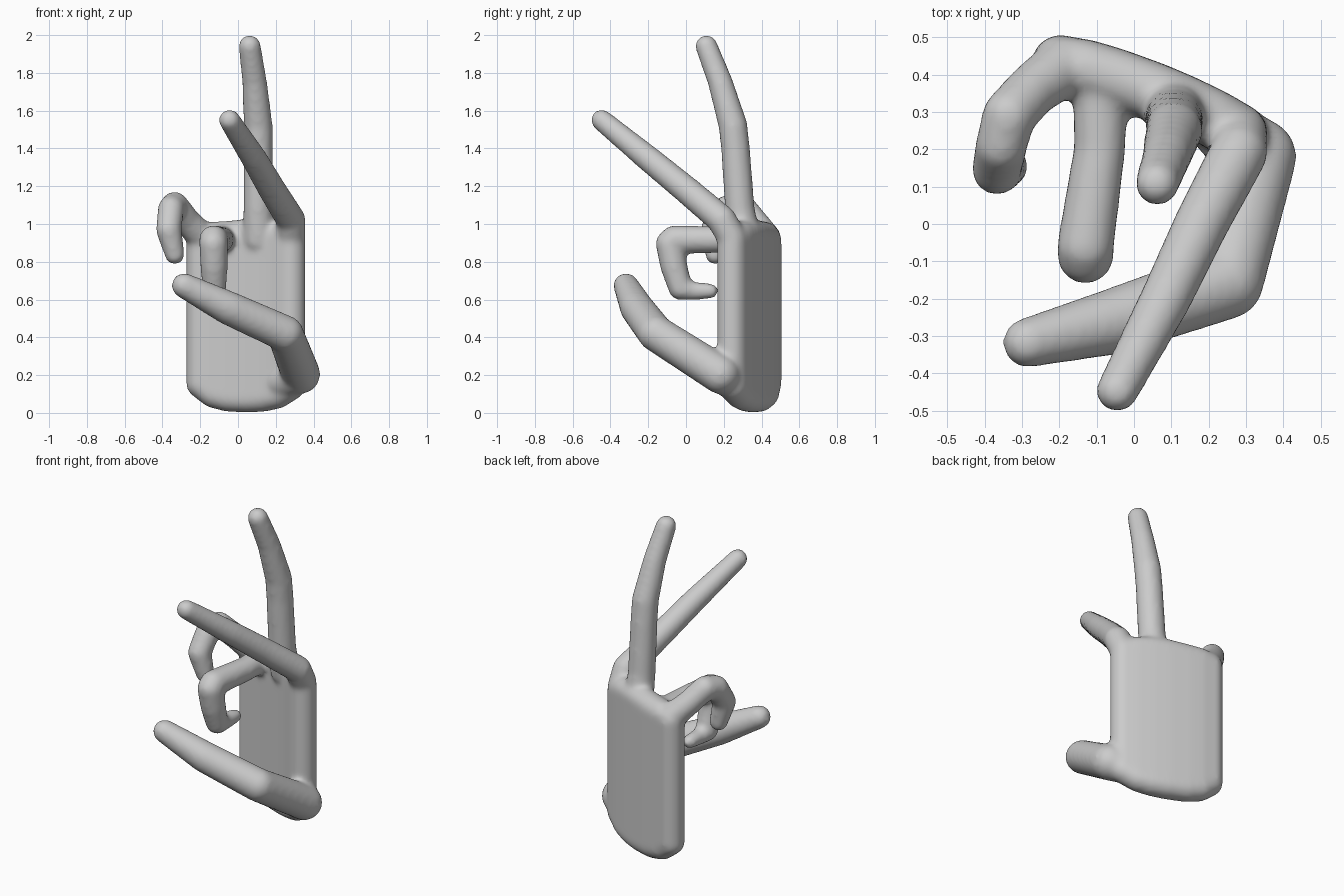
import bpy, bmesh
from mathutils import Vector

bm = bmesh.new()

# Directions of a small ball, used to build every rounded hull
ball = bmesh.new()
bmesh.ops.create_icosphere(ball, subdivisions=3, radius=1)
DIRS = [v.co.copy() for v in ball.verts]
ball.free()


def hull(spheres):
    """Rounded solid: convex hull around (x, y, z, radius) balls."""
    verts = [bm.verts.new(Vector(s[:3]) + d * s[3]) for s in spheres for d in DIRS]
    res = bmesh.ops.convex_hull(bm, input=verts)
    loose = {g for k in ("geom_interior", "geom_unused") for g in res[k]
             if isinstance(g, bmesh.types.BMVert)}
    bmesh.ops.delete(bm, geom=list(loose), context='VERTS')


def finger(points):
    """Chain of tapered capsules along the joints."""
    for a, b in zip(points, points[1:]):
        hull([a, b])


# Palm: gently bent slab made of rounded columns (x, y, bottom, top)
R = 0.078
columns = [(-0.197, 0.428, 0.155, 0.92), (-0.13, 0.416, 0.103, 0.935),
           (-0.05, 0.392, 0.083, 0.94), (0.06, 0.352, 0.078, 0.95),
           (0.14, 0.318, 0.084, 0.95), (0.21, 0.284, 0.1, 0.94),
           (0.28, 0.243, 0.145, 0.92)]
for a, b in zip(columns, columns[1:]):
    hull([(x, y, z, R) for x, y, low, top in (a, b) for z in (low, top)])

# Index finger
finger([(0.28, 0.24, 0.93, 0.078), (0.28, 0.19, 1.022, 0.078),
        (0.18, 0.0, 1.183, 0.074), (0.085, -0.2, 1.347, 0.069),
        (-0.045, -0.447, 1.55, 0.057)])
# Middle finger
finger([(0.11, 0.31, 0.92, 0.085), (0.107, 0.285, 1.08, 0.079),
        (0.107, 0.262, 1.4, 0.077), (0.107, 0.249, 1.52, 0.077),
        (0.088, 0.182, 1.75, 0.066), (0.062, 0.108, 1.942, 0.059)])
# Ring finger, curled into a hook
finger([(-0.09, 0.38, 0.92, 0.075), (-0.092, 0.2, 0.917, 0.07),
        (-0.13, -0.06, 0.917, 0.077), (-0.13, -0.085, 0.895, 0.076),
        (-0.127, -0.065, 0.78, 0.073), (-0.125, -0.03, 0.66, 0.064),
        (-0.12, 0.04, 0.645, 0.048), (-0.115, 0.13, 0.645, 0.041)])
# Little finger, arched outwards
finger([(-0.19, 0.42, 0.93, 0.08), (-0.27, 0.36, 1.015, 0.072),
        (-0.335, 0.29, 1.1, 0.072), (-0.355, 0.21, 1.08, 0.07),
        (-0.367, 0.145, 0.97, 0.068), (-0.335, 0.155, 0.838, 0.053)])
# Thumb
finger([(0.24, 0.25, 0.16, 0.085), (0.332, 0.18, 0.205, 0.104),
        (0.25, -0.158, 0.42, 0.097), (-0.05, -0.26, 0.555, 0.09),
        (-0.285, -0.318, 0.674, 0.067)])

bmesh.ops.recalc_face_normals(bm, faces=bm.faces)
mesh = bpy.data.meshes.new("hand")
bm.to_mesh(mesh)
bm.free()
hand = bpy.data.objects.new("hand", mesh)
bpy.context.collection.objects.link(hand)

# Fuse all parts into one skin and soften the joins
fuse = hand.modifiers.new("fuse", 'REMESH')
fuse.mode = 'VOXEL'
fuse.voxel_size = 0.014
fuse.use_smooth_shade = True
soften = hand.modifiers.new("soften", 'SMOOTH')
soften.factor = 0.5
soften.iterations = 10
